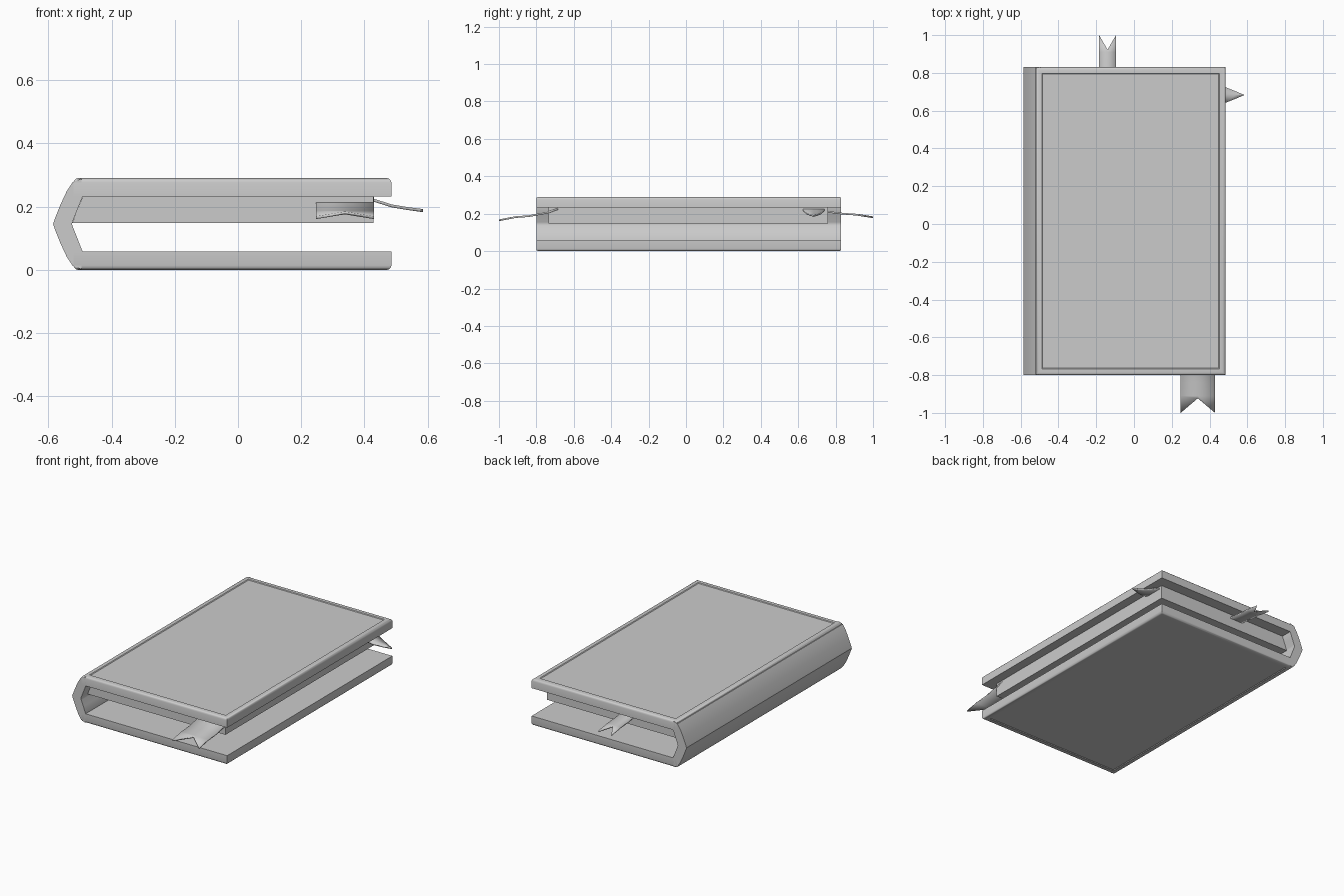
import bpy, bmesh
from mathutils import Matrix
from math import radians

if "Cube" in bpy.data.objects:
    bpy.data.objects.remove(bpy.data.objects["Cube"])

Y0, Y1 = -0.80, 0.83      # cover length
MID = 0.145               # mirror height of the book


def make(name, bm, smooth=True):
    bmesh.ops.recalc_face_normals(bm, faces=bm.faces)
    me = bpy.data.meshes.new(name)
    bm.to_mesh(me)
    bm.free()
    ob = bpy.data.objects.new(name, me)
    bpy.context.collection.objects.link(ob)
    bpy.ops.object.select_all(action='DESELECT')
    bpy.context.view_layer.objects.active = ob
    ob.select_set(True)
    if smooth:
        bpy.ops.object.shade_smooth_by_angle(angle=radians(35))
    return ob


def extrude_profile(name, pts, y0, y1):
    """Closed x/z profile extruded along y."""
    bm = bmesh.new()
    face = bm.faces.new([bm.verts.new((x, y0, z)) for x, z in pts])
    res = bmesh.ops.extrude_face_region(bm, geom=[face])
    verts = [g for g in res['geom'] if isinstance(g, bmesh.types.BMVert)]
    bmesh.ops.translate(bm, verts=verts, vec=(0, y1 - y0, 0))
    return make(name, bm)


def cover(name, flip):
    """Board with rounded outer edges and a slightly sunken panel."""
    bm = bmesh.new()
    x0, x1, z0, z1 = -0.52, 0.485, 0.232, 0.29
    mat = Matrix.Translation(((x0 + x1) / 2, (Y0 + Y1) / 2, (z0 + z1) / 2)) @ \
        Matrix.Diagonal((x1 - x0, Y1 - Y0, z1 - z0, 1))
    bmesh.ops.create_cube(bm, size=1, matrix=mat)
    outer = max(bm.faces, key=lambda f: f.calc_center_median().z)
    bmesh.ops.bevel(bm, geom=list(outer.edges), offset=0.014, segments=3,
                    profile=0.5, affect='EDGES')
    outer = max(bm.faces, key=lambda f: f.calc_area() * (f.normal.z > 0.9))
    bmesh.ops.inset_region(bm, faces=[outer], thickness=0.026, depth=0)
    bmesh.ops.inset_region(bm, faces=[outer], thickness=0.006, depth=-0.004)
    if flip:
        for v in bm.verts:
            v.co.z = 2 * MID - v.co.z
    return make(name, bm)


def ribbon(name, origin, angle, rows, tip):
    """Thin strip of (distance, half width, height) rows; tip = centre end (distance, height)."""
    bm = bmesh.new()
    grid = []
    for i, (d, w, z) in enumerate(rows):
        last = i == len(rows) - 1
        dm, zm = tip if last else (d, z)
        grid.append([bm.verts.new((d, -w, z)), bm.verts.new((dm, 0, zm)),
                     bm.verts.new((d, w, z))])
    for a, b in zip(grid, grid[1:]):
        for k in range(2):
            bm.faces.new((a[k], b[k], b[k + 1], a[k + 1]))
    bm.transform(Matrix.Translation(origin) @ Matrix.Rotation(radians(angle), 4, 'Z'))
    ob = make(name, bm)
    mod = ob.modifiers.new("thickness", 'SOLIDIFY')
    mod.thickness = 0.009
    mod.offset = 0
    return ob


# Covers
cover("top_cover", False)
cover("bottom_cover", True)

# Rounded spine: half profiles mirrored about the middle height
outer = [(-0.495, 0.288), (-0.522, 0.278), (-0.542, 0.248), (-0.562, 0.205), (-0.58, 0.16)]
inner = [(-0.492, 0.231), (-0.508, 0.19), (-0.522, 0.155)]
mirror = lambda pts: [(x, 2 * MID - z) for x, z in reversed(pts)]
profile = outer + [(-0.585, MID)] + mirror(outer)
profile += list(reversed(inner + [(-0.525, MID)] + mirror(inner)))
extrude_profile("spine", profile, Y0, Y1)

# Page block hanging under the top cover
extrude_profile("pages", [(-0.490, 0.234), (-0.508, 0.19), (-0.524, 0.148),
                          (0.428, 0.148), (0.428, 0.234)], -0.735, 0.76)

# Swallow-tailed bookmarks at front and back
ribbon("front_bookmark", (0.338, 0, 0), -90,
       [(0.685, 0.092, 0.226), (0.74, 0.092, 0.206), (0.84, 0.092, 0.187),
        (0.91, 0.092, 0.182), (1.0, 0.092, 0.165)], (0.922, 0.180))
ribbon("back_bookmark", (-0.14, 0, 0), 90,
       [(0.68, 0.045, 0.226), (0.76, 0.045, 0.21), (0.84, 0.045, 0.2),
        (0.91, 0.045, 0.195), (1.0, 0.045, 0.181)], (0.922, 0.194))

# Pointed bookmark at the side
ribbon("side_bookmark", (0, 0.683, 0), 0,
       [(0.38, 0.06, 0.231), (0.43, 0.058, 0.22), (0.487, 0.04, 0.202),
        (0.535, 0.021, 0.194), (0.575, 0.004, 0.189)], (0.585, 0.187))
